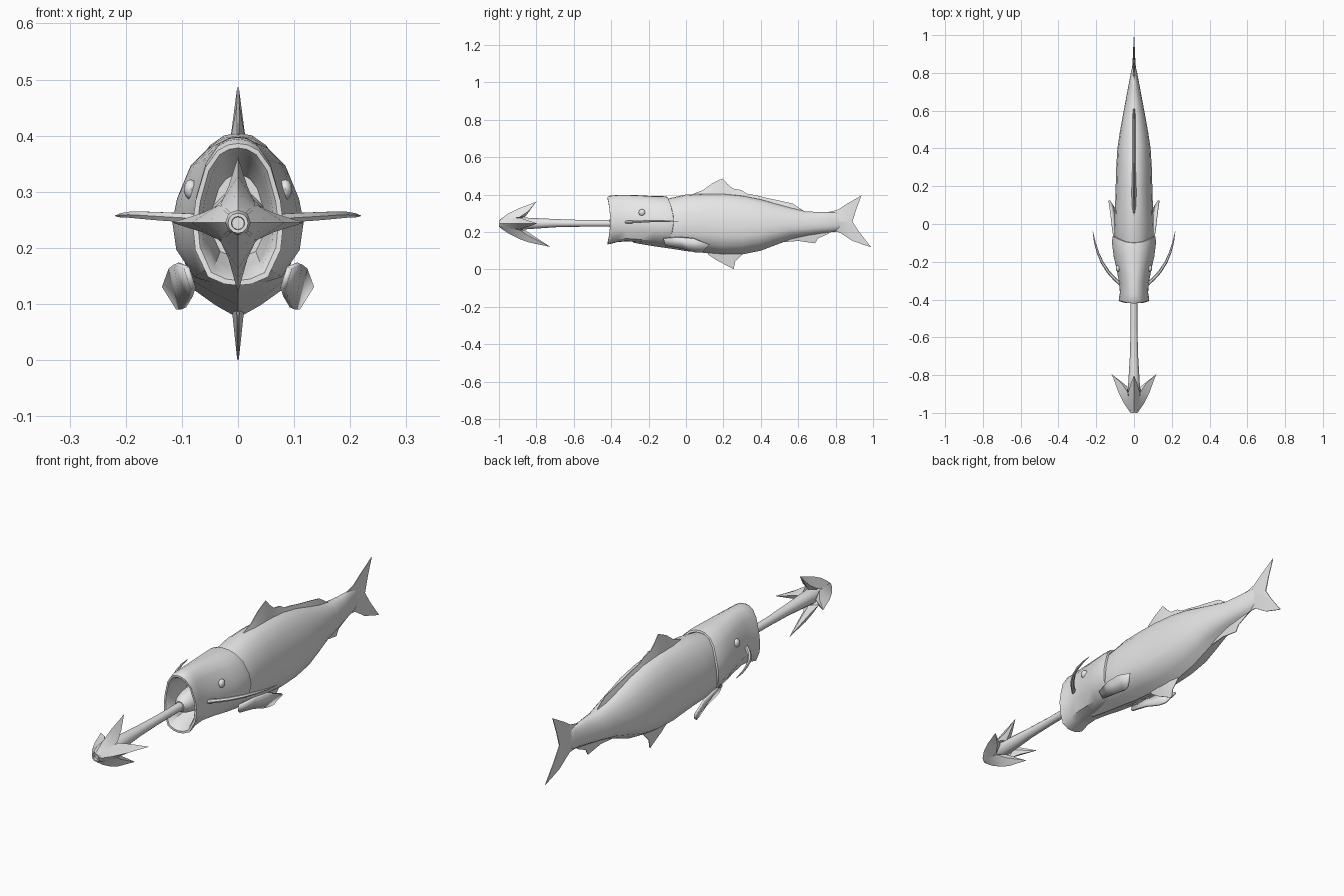
import bpy, bmesh, math

if "Cube" in bpy.data.objects:
    bpy.data.objects.remove(bpy.data.objects["Cube"])

GREY = bpy.data.materials.new("plain_grey")
GREY.diffuse_color = (0.8, 0.8, 0.8, 1)
GREY.use_nodes = True
GREY.node_tree.nodes["Principled BSDF"].inputs["Base Color"].default_value = GREY.diffuse_color


def finish(obj, angle=40):
    obj.data.materials.append(GREY)
    bpy.ops.object.select_all(action='DESELECT')
    obj.select_set(True)
    bpy.context.view_layer.objects.active = obj
    bpy.ops.object.shade_smooth_by_angle(angle=math.radians(angle))
    return obj


def mesh_object(name, verts, faces, angle=40):
    bm = bmesh.new()
    vs = [bm.verts.new(v) for v in verts]
    for f in faces:
        bm.faces.new([vs[i] for i in f])
    bmesh.ops.remove_doubles(bm, verts=bm.verts, dist=0.0002)
    bmesh.ops.recalc_face_normals(bm, faces=bm.faces)
    me = bpy.data.meshes.new(name)
    bm.to_mesh(me)
    bm.free()
    obj = bpy.data.objects.new(name, me)
    bpy.context.collection.objects.link(obj)
    return finish(obj, angle)


def loft(name, half, stations, angle=40):
    """Skin rings along y; station = (y, top, bottom, half width, bulge)."""
    prof = half + [(-u, v) for u, v in half[-2:0:-1]]
    n, verts, faces = len(prof), [], []
    for y, top, bot, w, bulge in stations:
        mid, h = (top + bot) / 2, (top - bot) / 2
        verts += [(u * w, y + bulge * (1 - v * v), mid + v * h) for u, v in prof]
    for s in range(len(stations) - 1):
        for i in range(n):
            j = (i + 1) % n
            faces.append((s*n + i, s*n + j, s*n + n + j, s*n + n + i))
    last = (len(stations) - 1) * n
    faces += [tuple(range(n)), tuple(range(last, last + n))]
    return mesh_object(name, verts, faces, angle)


def fin(name, root, edge, thick):
    """Wedge-shaped upright fin: thick root line, thin outer edge, as (y, z)."""
    n, verts, faces = len(root), [], []
    for side in (-1, 1):
        for (y, z), t in zip(root, thick):
            verts.append((side * t, y, z))
        for y, z in edge:
            verts.append((side * 0.0015, y, z))
    for b in (0, 2 * n):
        faces += [(b+i, b+i+1, b+n+i+1, b+n+i) for i in range(n - 1)]
    m = 2 * n
    faces += [(n+i, n+i+1, m+n+i+1, m+n+i) for i in range(n - 1)]
    faces += [(i, n+i, m+n+i, m+i) for i in (0, n - 1)]
    return mesh_object(name, verts, faces)


def mirror(obj):
    mod = obj.modifiers.new("mirror", 'MIRROR')
    return mod


# Fish body
body_half = [(0, 1), (.25, .97), (.5, .86), (.75, .64), (.93, .3), (1, -.05),
             (.98, -.38), (.8, -.7), (.42, -.86), (0, -1)]
loft("body", body_half, [
    (-.28, .32, .142, .035, 0), (-.18, .36, .125, .08, 0),
    (-.09, .380, .112, .103, 0), (0, .400, .098, .104, 0),
    (.1, .405, .088, .100, 0), (.2, .405, .075, .097, 0),
    (.3, .395, .080, .094, 0), (.4, .375, .100, .088, 0),
    (.48, .352, .130, .076, 0), (.56, .330, .160, .062, 0),
    (.64, .310, .176, .047, 0), (.72, .306, .190, .032, 0),
    (.80, .306, .202, .017, 0), (.85, .275, .232, .005, 0)])

# Head shell: gill edge, outside, lip, then hollow mouth
head_half = [(0, 1), (.22, .98), (.45, .9), (.72, .66), (.93, .2), (1, -.12),
             (.94, -.5), (.66, -.88), (.3, -.98), (0, -1)]
loft("head", head_half, [
    (-.13, .365, .15, .090, .03), (-.098, .380, .138, .105, .033),
    (-.100, .388, .132, .113, .033), (-.12, .391, .132, .117, .025),
    (-.18, .392, .138, .108, .01), (-.25, .396, .145, .090, 0),
    (-.32, .398, .150, .077, 0), (-.37, .397, .145, .075, .005),
    (-.405, .394, .136, .080, .012), (-.42, .386, .133, .081, .015),
    (-.42, .378, .142, .072, .015), (-.405, .370, .152, .064, .012),
    (-.36, .360, .165, .058, 0), (-.30, .330, .185, .048, 0)])

# Tongue shaft with a swollen root and a blunt tip
circle = [(math.sin(math.pi * i / 6), math.cos(math.pi * i / 6)) for i in range(7)]


def tube(name, rings):
    return loft(name, circle, [(y, z + r, z - r, r, 0) for y, z, r in rings])


tube("tongue_root", [(-.29, .25, .052), (-.35, .25, .047), (-.39, .247, .036),
                     (-.41, .246, .022)])
tube("tongue_shaft", [(-.32, .247, .018), (-.42, .246, .018), (-.56, .246, .018),
                      (-.7, .247, .022), (-.8, .246, .028), (-.87, .245, .032),
                      (-.95, .244, .026), (-.985, .244, .021), (-1.0, .244, .018),
                      (-1.0, .244, .012), (-.99, .244, .011)])

# Four swept barbs around the tongue tip
barbs = {"upper": (90, .80, .117), "lower": (270, .725, .125),
         "right": (0, .795, .118), "left": (180, .795, .118)}
for label, (deg, tip_y, reach) in barbs.items():
    c, s = math.cos(math.radians(deg)), math.sin(math.radians(deg))
    ridge = [(-.995, .022), (-.95, .053), (-.89, .083), (-.84, .101), (-tip_y, reach)]
    side = [(-.99, .015, .019), (-.95, .024, .028), (-.89, .034, .031),
            (-.845, .064, .017), (-tip_y, reach, 0)]
    local = [(y, r, 0) for y, r in ridge]
    local += [(y, r, w) for y, r, w in side] + [(y, r, -w) for y, r, w in side]
    local += [(-.95, .015, 0), (-.86, .036, 0)]
    verts = [(r * c - w * s, y, .245 + r * s + w * c) for y, r, w in local]
    faces = [(i, i+1, b+i+1, b+i) for b in (5, 10) for i in range(3)]
    faces += [(3, 4, 8), (3, 4, 13), (8, 4, 16), (13, 4, 16), (7, 8, 16),
              (12, 13, 16), (6, 7, 16, 15), (11, 12, 16, 15)]
    mesh_object("barb_" + label, verts, faces, 30)

# Upright fins
fin("dorsal_fin",
    [(.03, .385), (.09, .39), (.14, .39), (.19, .39), (.225, .385), (.25, .38),
     (.29, .375), (.33, .37), (.37, .36), (.43, .345), (.49, .33), (.56, .31), (.63, .295)],
    [(.04, .404), (.09, .423), (.14, .46), (.195, .486), (.22, .458), (.25, .432),
     (.295, .424), (.325, .405), (.37, .397), (.43, .382), (.48, .372), (.57, .352), (.635, .309)],
    [.006] + [.014] * 11 + [.005])
fin("pelvic_fin",
    [(.11, .10), (.16, .10), (.21, .10), (.25, .10), (.29, .10)],
    [(.12, .078), (.17, .045), (.255, .001), (.262, .04), (.30, .078)],
    [.006, .012, .012, .012, .005])
fin("anal_fin",
    [(.5, .18), (.58, .19), (.65, .20), (.7, .21), (.74, .22)],
    [(.52, .145), (.6, .152), (.69, .139), (.705, .165), (.765, .192)],
    [.006, .01, .01, .008, .004])

# Forked tail
tail_root = [(.76, .255), (.81, .255), (.85, .255), (.88, .255), (.89, .255)]
tail_thick = [.02, .013, .008, .003, .002]
fin("tail_upper", tail_root,
    [(.76, .306), (.81, .318), (.86, .35), (.938, .395), (.91, .32)], tail_thick)
fin("tail_lower", tail_root,
    [(.76, .203), (.82, .198), (.89, .152), (.99, .118), (.928, .198)], tail_thick)

# Paired chest fins
upper = [(.092, -.12, .165), (.110, -.04, .172), (.119, .04, .165), (.131, .125, .132)]
lower = [(.080, -.11, .128), (.085, -.02, .112), (.097, .05, .092), (.106, .085, .092)]
pec = mesh_object("chest_fins", upper + lower,
                  [(i, i + 1, i + 5, i + 4) for i in range(3)])
sol = pec.modifiers.new("thickness", 'SOLIDIFY')
sol.thickness, sol.offset = 0.01, 0
mirror(pec)

# Paired eyes
bpy.ops.mesh.primitive_uv_sphere_add(segments=12, ring_count=8, radius=.018)
eyes = bpy.context.object
eyes.name = "eyes"
for v in eyes.data.vertices:
    v.co = (v.co.x * .7 + .084, v.co.y - .235, v.co.z + .304)
finish(eyes)
mirror(eyes)

# Paired whiskers sweeping outward and back
path = [(.065, -.325, .252), (.10, -.293, .254), (.135, -.255, .256),
        (.168, -.205, .258), (.19, -.155, .259), (.207, -.10, .258), (.218, -.04, .257)]
radii = [1, 1, .95, .85, .7, .5, .12]
for label, sx in (("right", 1), ("left", -1)):
    cu = bpy.data.curves.new("whisker_" + label, 'CURVE')
    cu.dimensions = '3D'
    cu.bevel_depth, cu.bevel_resolution, cu.use_fill_caps = .009, 1, True
    sp = cu.splines.new('POLY')
    sp.points.add(len(path) - 1)
    for p, (x, y, z), r in zip(sp.points, path, radii):
        p.co, p.radius = (sx * x, y, z, 1), r
    ob = bpy.data.objects.new("whisker_" + label, cu)
    bpy.context.collection.objects.link(ob)
    bpy.ops.object.select_all(action='DESELECT')
    ob.select_set(True)
    bpy.context.view_layer.objects.active = ob
    bpy.ops.object.convert(target='MESH')
    finish(bpy.context.object, 50)
